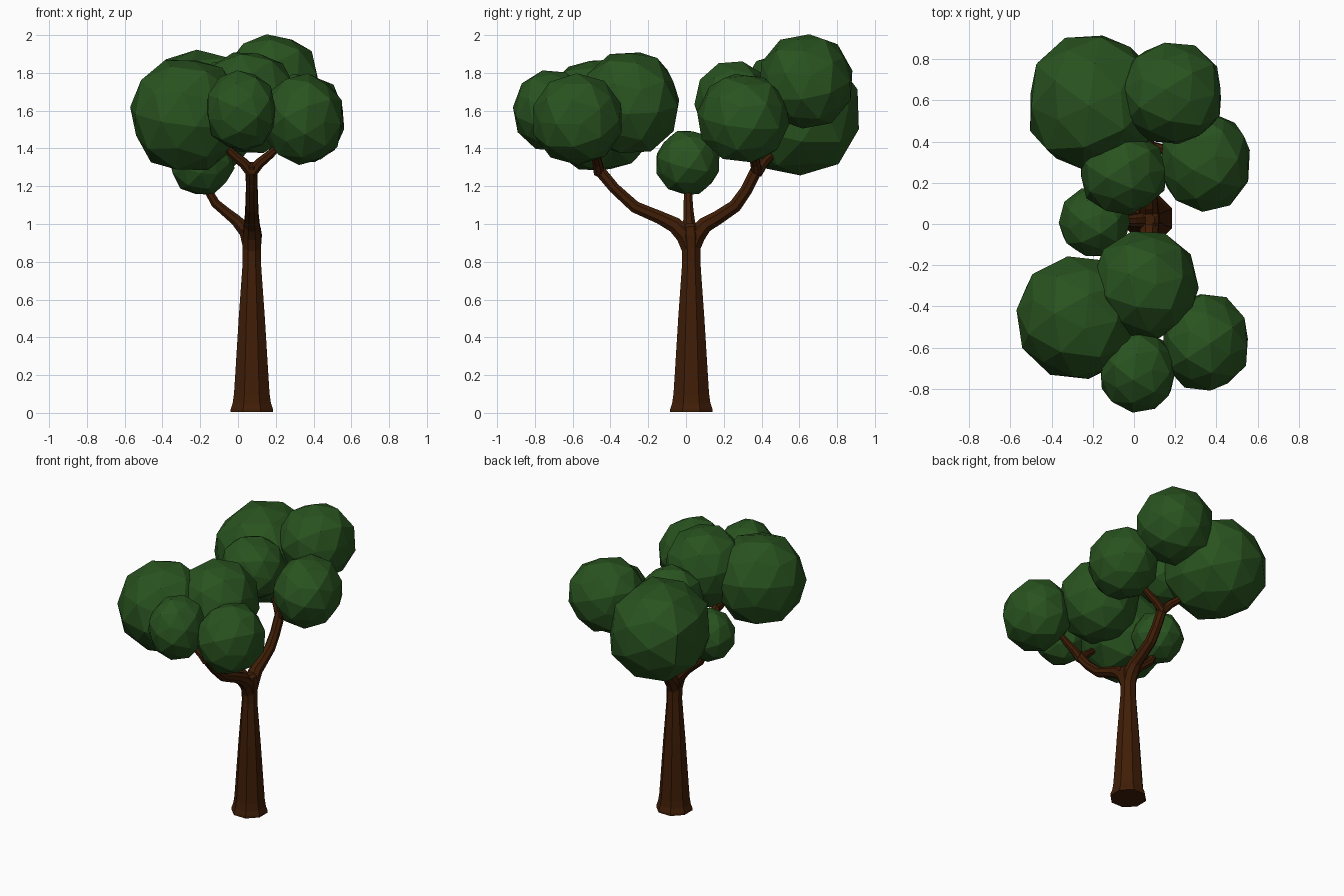
import bpy, bmesh, math, random
from mathutils import Vector, Euler

random.seed(4)

def material(name, rgb):
    m = bpy.data.materials.new(name)
    m.diffuse_color = (*rgb, 1)
    return m

BARK = material("dark bark", (0.05, 0.0125, 0.002))
LEAF = material("leaf green", (0.022, 0.087, 0.014))

def finish(name, bm, mat):
    bmesh.ops.recalc_face_normals(bm, faces=bm.faces)
    me = bpy.data.meshes.new(name)
    bm.to_mesh(me)
    bm.free()
    me.materials.append(mat)
    ob = bpy.data.objects.new(name, me)
    bpy.context.collection.objects.link(ob)
    return ob

def limb(name, path, sides=8):
    """Tapered tube through (x, y, z, radius) points."""
    pts = [Vector(p[:3]) for p in path]
    bm = bmesh.new()
    rings = []
    prev = Vector((0, 0, 1))
    side = Vector((1, 0, 0))
    for i, p in enumerate(pts):
        t = (pts[min(i + 1, len(pts) - 1)] - pts[max(i - 1, 0)]).normalized()
        side = prev.rotation_difference(t) @ side
        prev = t
        other = t.cross(side)
        ring = []
        for k in range(sides):
            a = 2 * math.pi * (k + 0.5) / sides
            ring.append(bm.verts.new(p + path[i][3] * (math.cos(a) * side + math.sin(a) * other)))
        rings.append(ring)
    for a, b in zip(rings, rings[1:]):
        for k in range(sides):
            j = (k + 1) % sides
            bm.faces.new((a[k], a[j], b[j], b[k]))
    bm.faces.new(rings[0])
    bm.faces.new(rings[-1])
    return finish(name, bm, BARK)

def foliage(name, centre, size, power):
    """Faceted leaf clump; a higher power gives fuller corners."""
    bm = bmesh.new()
    bmesh.ops.create_icosphere(bm, subdivisions=2, radius=1)
    rot = Euler([random.uniform(0, 6.28) for _ in range(3)]).to_matrix()
    for v in bm.verts:
        d = rot @ v.co
        d /= sum(abs(c) ** power for c in d) ** (1 / power)
        d *= 0.965 if len(v.link_edges) == 5 else 1.025
        v.co = Vector([centre[i] + d[i] * size[i] for i in range(3)])
    return finish(name, bm, LEAF)

# Trunk with flared foot and a swelling where the branches leave
limb("trunk", [(0.073, 0.028, 0.005, 0.122), (0.073, 0.028, 0.02, 0.121), (0.073, 0.028, 0.05, 0.11),
               (0.073, 0.028, 0.1, 0.102), (0.073, 0.028, 0.2, 0.095), (0.073, 0.028, 0.5, 0.075),
               (0.073, 0.028, 0.8, 0.052), (0.073, 0.027, 0.88, 0.053), (0.073, 0.025, 0.94, 0.058),
               (0.073, 0.022, 0.985, 0.05), (0.072, 0.022, 1.0, 0.03)])

# Main branches
limb("front_branch", [(0.073, 0.025, 0.86, 0.048), (0.073, -0.005, 0.94, 0.052), (0.073, -0.06, 0.995, 0.045),
                      (0.073, -0.14, 1.035, 0.037), (0.073, -0.27, 1.09, 0.034), (0.073, -0.38, 1.19, 0.031),
                      (0.072, -0.455, 1.28, 0.032), (0.072, -0.475, 1.315, 0.028)])
limb("back_branch", [(0.073, 0.025, 0.86, 0.048), (0.073, 0.055, 0.94, 0.052), (0.073, 0.1, 0.995, 0.045),
                     (0.073, 0.17, 1.035, 0.04), (0.073, 0.26, 1.095, 0.037), (0.073, 0.32, 1.18, 0.034),
                     (0.072, 0.37, 1.28, 0.034), (0.072, 0.385, 1.31, 0.028)])
limb("left_branch", [(0.07, 0.02, 0.87, 0.045), (0.045, 0.018, 0.96, 0.042), (-0.01, 0.016, 1.02, 0.032),
                     (-0.06, 0.014, 1.06, 0.028), (-0.12, 0.012, 1.11, 0.026), (-0.165, 0.01, 1.19, 0.022),
                     (-0.19, 0.01, 1.25, 0.018)])

# Forks at the ends of the front and back branches
forks = (("front_left_twig", -1, -0.46, -0.02), ("front_right_twig", 1, -0.46, -0.02),
         ("back_left_twig", -1, 0.375, 0.08), ("back_right_twig", 1, 0.375, -0.02))
for name, sx, y, dy in forks:
    limb(name, [(0.072, y, 1.27, 0.03), (0.072 + sx * 0.04, y + dy * 0.4, 1.32, 0.028),
                (0.072 + sx * 0.1, y + dy, 1.37, 0.024), (0.072 + sx * 0.14, y + dy * 1.4, 1.41, 0.02)])

# Leaf clumps: centre, half sizes, fullness
clumps = {
    "back_left_foliage": ((-0.2, 0.59, 1.59), (0.315, 0.325, 0.325), 2.35),
    "back_top_foliage": ((0.185, 0.635, 1.755), (0.245, 0.245, 0.245), 2.25),
    "back_right_foliage": ((0.347, 0.303, 1.56), (0.22, 0.24, 0.237), 2.1),
    "back_inner_foliage": ((-0.053, 0.248, 1.65), (0.213, 0.2, 0.213), 2.1),
    "front_left_foliage": ((-0.272, -0.455, 1.577), (0.295, 0.298, 0.302), 2.15),
    "front_top_foliage": ((0.055, -0.295, 1.642), (0.258, 0.26, 0.275), 2.1),
    "front_right_foliage": ((0.347, -0.575, 1.555), (0.215, 0.238, 0.238), 2.1),
    "front_tip_foliage": ((0.017, -0.715, 1.6), (0.187, 0.198, 0.213), 2.1),
    "low_left_foliage": ((-0.192, 0.01, 1.325), (0.172, 0.172, 0.175), 2.0),
}
for name, (c, s, p) in clumps.items():
    foliage(name, c, s, p)
